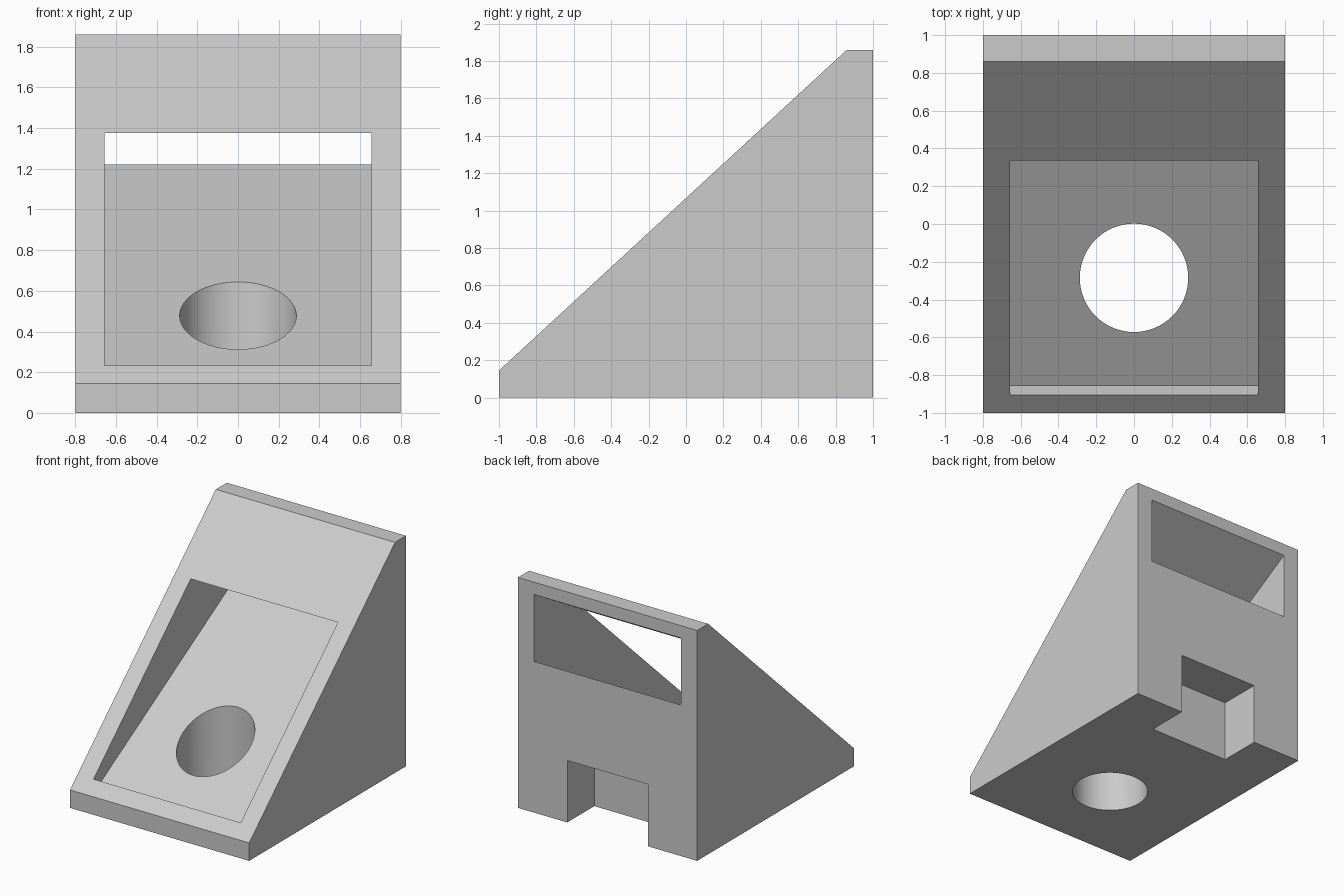
import bpy
import bmesh
import math

cube = bpy.data.objects.get("Cube")
if cube:
    bpy.data.objects.remove(cube, do_unlink=True)

grey = bpy.data.materials.new("light_grey")
grey.use_nodes = True
colour = (0.6, 0.6, 0.6, 1)
grey.diffuse_color = colour
grey.node_tree.nodes["Principled BSDF"].inputs["Base Color"].default_value = colour


def finish(name, bm):
    bmesh.ops.recalc_face_normals(bm, faces=bm.faces)
    mesh = bpy.data.meshes.new(name)
    bm.to_mesh(mesh)
    bm.free()
    mesh.materials.append(grey)
    obj = bpy.data.objects.new(name, mesh)
    bpy.context.collection.objects.link(obj)
    return obj


def side_prism(name, profile, half_width):
    """Extrude a (y, z) profile symmetrically across x."""
    bm = bmesh.new()
    face = bm.faces.new([bm.verts.new((-half_width, y, z)) for y, z in profile])
    new = bmesh.ops.extrude_face_region(bm, geom=[face])["geom"]
    verts = [v for v in new if isinstance(v, bmesh.types.BMVert)]
    bmesh.ops.translate(bm, verts=verts, vec=(2 * half_width, 0, 0))
    return finish(name, bm)


# Solid wedge body
body = side_prism("wedge_body", [(-1, 0), (1, 0), (1, 1.86), (0.86, 1.86), (-1, 0.145)], 0.8)

# Tilted slot running from the sloping front out through the back
tilt = math.tan(math.radians(30))
back = 1.2


def floor_z(y):
    return 1.22 + tilt * (y - 1)


def roof_z(y):
    return 1.76 + tilt * (y - 1)


low = -0.855
over = -0.905 - 0.4
rise = 0.23 + 0.4 / tilt
slot = side_prism("slot_cutter", [(low, floor_z(low)), (back, floor_z(back)),
                                  (back, roof_z(back)), (0, roof_z(0)),
                                  (over, rise)], 0.657)

# Rectangular notch at the bottom of the back
notch = side_prism("notch_cutter", [(0.655, -0.2), (back, -0.2), (back, 0.5), (0.655, 0.5)], 0.36)

# Round vertical hole through the slot floor
bm = bmesh.new()
bmesh.ops.create_cone(bm, cap_ends=True, segments=64, radius1=0.287, radius2=0.287, depth=2)
bmesh.ops.translate(bm, verts=bm.verts, vec=(0, -0.285, 0.5))
hole = finish("hole_cutter", bm)

# Cut the body and hide the cutters
for cutter in (slot, notch, hole):
    mod = body.modifiers.new(cutter.name, 'BOOLEAN')
    mod.operation = 'DIFFERENCE'
    mod.solver = 'EXACT'
    mod.object = cutter
    cutter.hide_render = True
    cutter.hide_set(True)

# Smooth the hole wall while keeping flat edges crisp
bpy.context.view_layer.objects.active = body
body.select_set(True)
for mod in list(body.modifiers):
    bpy.ops.object.modifier_apply(modifier=mod.name)
for cutter in (slot, notch, hole):
    bpy.data.objects.remove(cutter, do_unlink=True)
bpy.ops.object.shade_smooth_by_angle(angle=math.radians(30))
